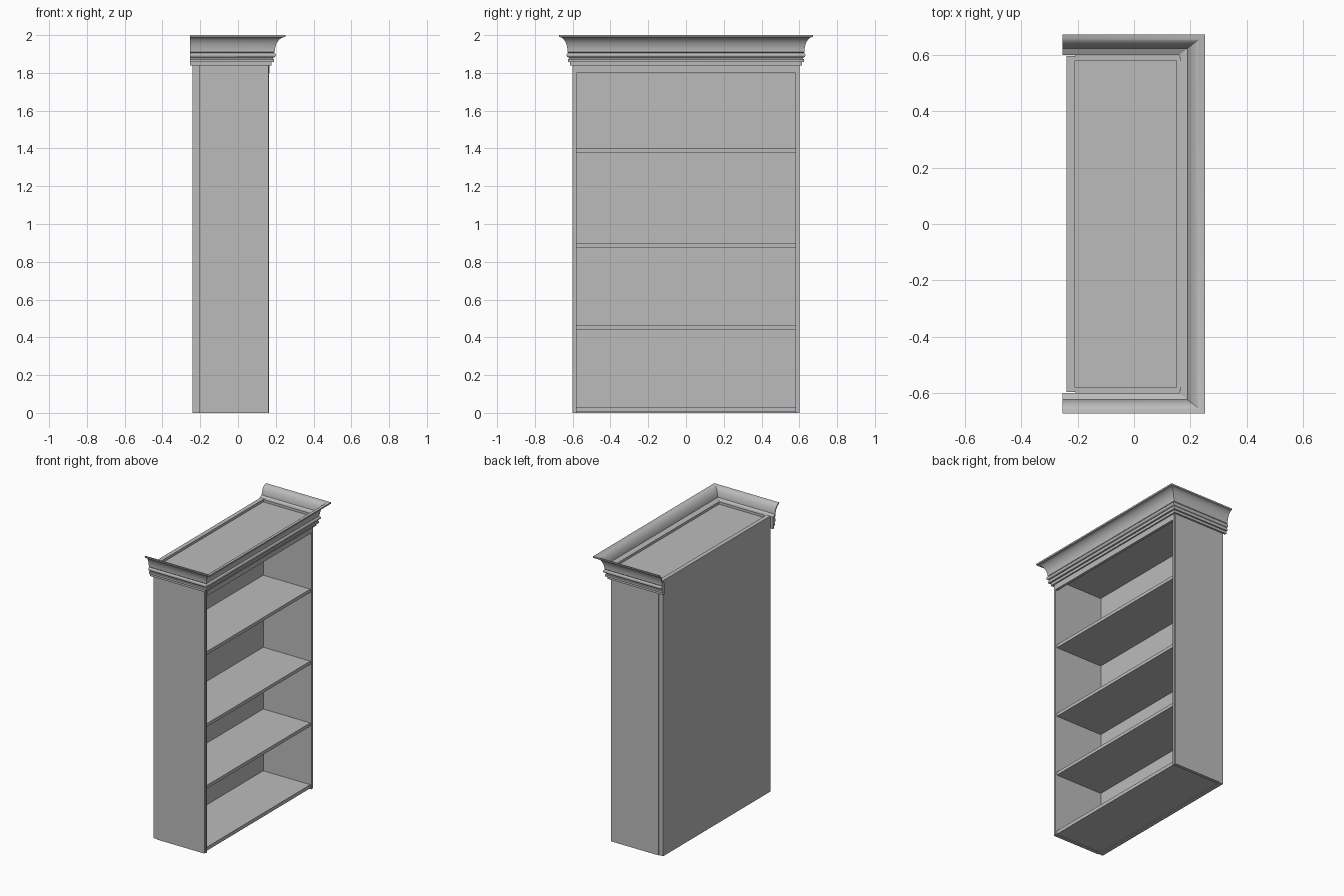
import bpy, bmesh, math

cube = bpy.data.objects.get("Cube")
if cube:
    bpy.data.objects.remove(cube, do_unlink=True)

# One flat painted-wood colour
GREY = (0.5, 0.5, 0.5, 1.0)
paint = bpy.data.materials.new("plain_grey")
paint.use_nodes = True
paint.diffuse_color = GREY
for node in paint.node_tree.nodes:
    if node.type == "BSDF_PRINCIPLED":
        node.inputs["Base Color"].default_value = GREY


def finish(name, bm):
    bmesh.ops.recalc_face_normals(bm, faces=bm.faces[:])
    mesh = bpy.data.meshes.new(name)
    bm.to_mesh(mesh)
    bm.free()
    mesh.materials.append(paint)
    obj = bpy.data.objects.new(name, mesh)
    bpy.context.collection.objects.link(obj)
    return obj


def board(name, xs, ys, zs):
    """Box spanning the given low and high limits on each axis."""
    bm = bmesh.new()
    bmesh.ops.create_cube(bm, size=1)
    for v in bm.verts:
        v.co = [sum(lim) / 2 + c * (lim[1] - lim[0])
                for c, lim in zip(v.co, (xs, ys, zs))]
    return finish(name, bm)


BACK, FRONT = -0.21, 0.165
INNER, OUTER = 0.58, 0.602
TOP = 1.932

# Carcass: back, base and the two stepped sides
board("back_panel", (-0.24, BACK), (-0.596, 0.596), (0, TOP))
board("base_board", (BACK, 0.155), (-INNER, INNER), (0.005, 0.03))
for side, s in (("left", 1), ("right", -1)):
    board(side + "_side_panel", (BACK, FRONT),
          sorted((s * INNER, s * 0.592)), (0, TOP))
    board(side + "_side_facing", (BACK + 0.003, FRONT - 0.004),
          sorted((s * 0.592, s * OUTER)), (0, TOP))

# Shelves, recessed top and front rail
for i, z in enumerate((0.44, 0.873, 1.378)):
    board(f"shelf_{i + 1}", (BACK, 0.155), (-INNER, INNER), (z, z + 0.023))
board("top_panel", (BACK, 0.15), (-INNER, INNER), (1.875, 1.915))
board("top_rail", (0.15, 0.168), (-INNER, INNER), (1.8, TOP))

# Cornice profile as (outward offset, height): fillets, bead, cove and lip
profile = [(0, 1.84), (0.014, 1.84), (0.014, 1.858), (0.024, 1.858),
           (0.024, 1.872), (0.02, 1.874), (0.02, 1.882)]
for i in range(9):
    a = math.pi * (i / 8 - 0.5)
    profile.append((0.023 + 0.009 * math.cos(a), 1.894 + 0.012 * math.sin(a)))
STEPS = 14
cove = [(0.027 + 0.044 * (1 - math.cos(a)), 1.91 + 0.08 * math.sin(a))
        for a in (math.pi / 2 * i / STEPS for i in range(STEPS + 1))]
profile += cove
profile.append((0.072, 2.0))
# Thin inner face follows the cove back down to the carcass
profile += [(y - 0.005, z + 0.008) for y, z in reversed(cove[2:-1])]
profile.append((0, 1.924))

# Sweep the profile round three sides with mitred corners
DEEPER = 1.27
bm = bmesh.new()
rings = []
for sign, corner in ((-1, False), (-1, True), (1, True), (1, False)):
    rings.append([bm.verts.new((0.16 + o * DEEPER if corner else -0.253,
                                sign * (0.6 + o), z)) for o, z in profile])
n = len(profile)
for a, b in zip(rings, rings[1:]):
    for i in range(n):
        j = (i + 1) % n
        bm.faces.new((a[i], a[j], b[j], b[i]))
bm.faces.new(rings[0])
bm.faces.new(rings[-1])
cornice = finish("cornice", bm)

bpy.ops.object.select_all(action="DESELECT")
cornice.select_set(True)
bpy.context.view_layer.objects.active = cornice
bpy.ops.object.shade_smooth_by_angle(angle=math.radians(30))
